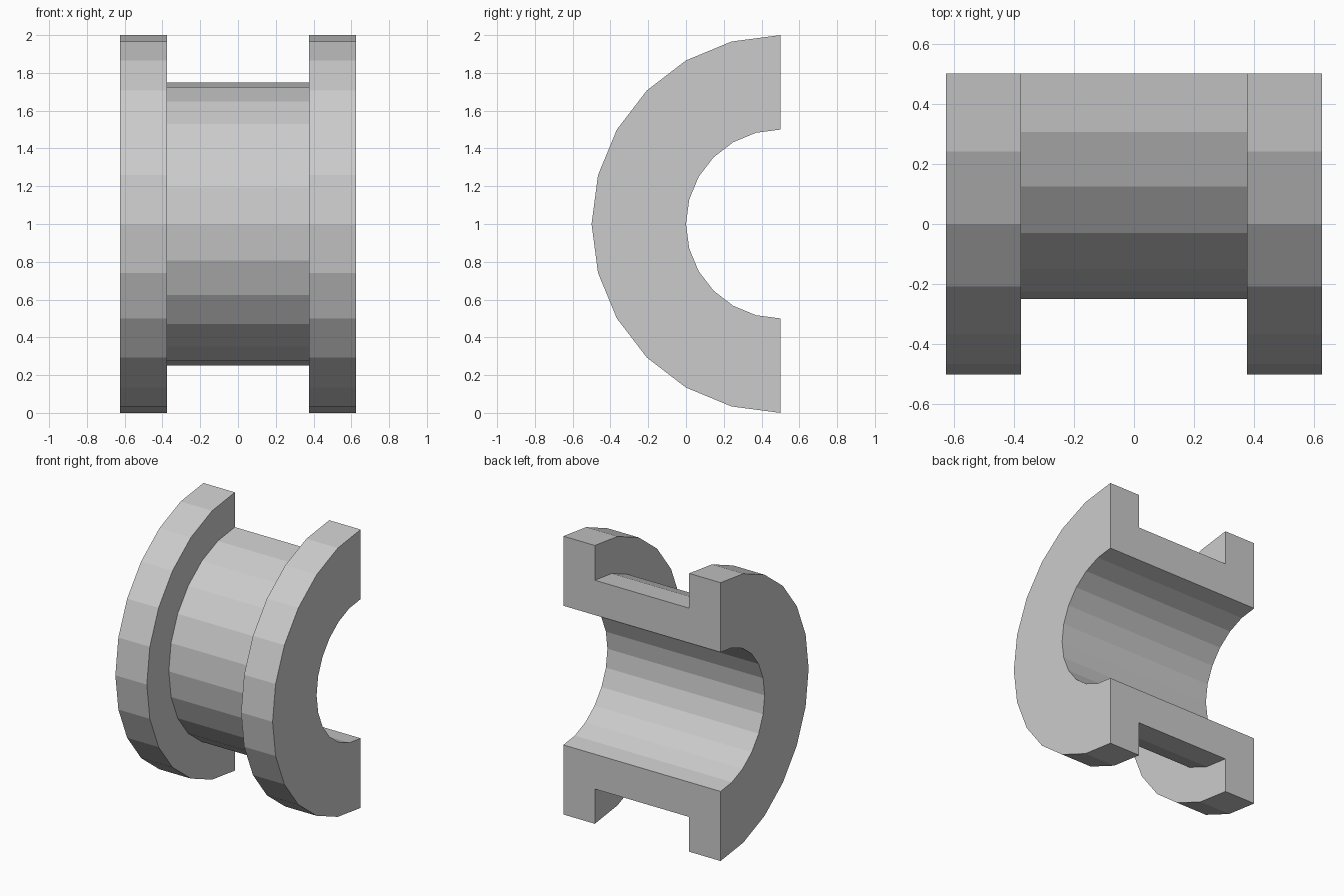
import bpy, bmesh, math
from mathutils import Vector

if "Cube" in bpy.data.objects:
    bpy.data.objects.remove(bpy.data.objects["Cube"])

# Half-section of the flanged bushing wall: (x, radius)
HALF = [(0.375, 0.75), (0.375, 1.0), (0.625, 1.0), (0.625, 0.5)]
PROFILE = HALF + [(-x, r) for x, r in reversed(HALF)]
AXIS_Y, AXIS_Z, STEPS = 0.5, 1.0, 12

bm = bmesh.new()

# Sweep the wall section through a half turn around the x axis
rings = []
for i in range(STEPS + 1):
    a = math.pi * i / STEPS
    rings.append([bm.verts.new(Vector((x, AXIS_Y - r * math.sin(a), AXIS_Z + r * math.cos(a))))
                  for x, r in PROFILE])
n = len(PROFILE)
for a, b in zip(rings, rings[1:]):
    for j in range(n):
        k = (j + 1) % n
        bm.faces.new((a[j], a[k], b[k], b[j]))

# Flat split faces at the back
bm.faces.new(rings[0])
bm.faces.new(rings[-1])
bmesh.ops.recalc_face_normals(bm, faces=bm.faces[:])

mesh = bpy.data.meshes.new("half_bushing")
bm.to_mesh(mesh)
bm.free()
bpy.context.collection.objects.link(bpy.data.objects.new("half_bushing", mesh))
